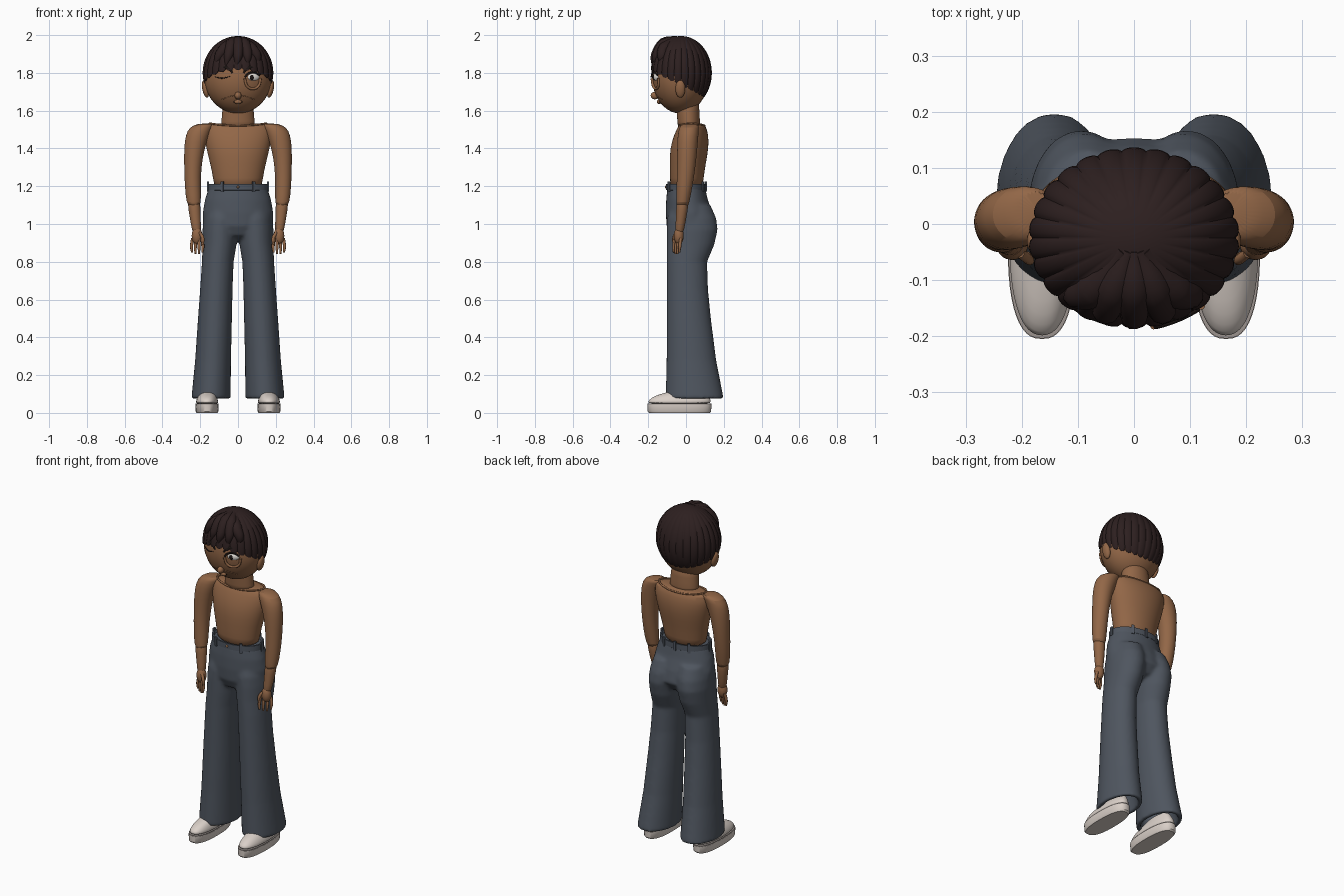
import bpy, bmesh
from math import sin, cos, acos, pi, sqrt, copysign
from mathutils import Vector

cube = bpy.data.objects.get("Cube")
if cube:
    bpy.data.objects.remove(cube)


def material(name, *rgb):
    m = bpy.data.materials.new(name)
    m.use_nodes = True
    m.diffuse_color = (*rgb, 1)
    m.node_tree.nodes["Principled BSDF"].inputs["Base Color"].default_value = (*rgb, 1)
    return m


SKIN = material("warm brown skin", .29, .135, .063)
HAIR = material("dark brown hair", .026, .014, .014)
DENIM = material("slate trousers", .078, .092, .115)
CREAM = material("cream shoe", .70, .63, .58)
WELT = material("grey welt", .33, .29, .27)
BLACK = material("black line", .012, .008, .007)
WHITE = material("eye white", .8, .77, .72)
BUTTON = material("copper button", .3, .15, .07)


def finish(ob, mat, angle=.7):
    ob.data.materials.clear()
    ob.data.materials.append(mat)
    bpy.ops.object.select_all(action='DESELECT')
    ob.select_set(True)
    bpy.context.view_layer.objects.active = ob
    bpy.ops.object.shade_smooth_by_angle(angle=angle)
    return ob


def grid_object(name, rings, mat, angle=.7):
    """Skin a stack of equal closed rings and cap both ends."""
    bm = bmesh.new()
    rows = [[bm.verts.new(p) for p in ring] for ring in rings]
    n = len(rows[0])
    for a, b in zip(rows, rows[1:]):
        for i in range(n):
            j = (i + 1) % n
            bm.faces.new((a[i], a[j], b[j], b[i]))
    bm.faces.new(rows[0])
    bm.faces.new(rows[-1])
    bmesh.ops.recalc_face_normals(bm, faces=bm.faces)
    me = bpy.data.meshes.new(name)
    bm.to_mesh(me)
    bm.free()
    ob = bpy.data.objects.new(name, me)
    bpy.context.collection.objects.link(ob)
    return finish(ob, mat, angle)


def loft(name, sections, mat, side=1, power=2, smooth=True, n=32):
    """Sections are (centre x, front y, back y, z, half width)."""
    def ring(cx, y0, y1, z, rx):
        pts = []
        for i in range(n):
            c, s = cos(2 * pi * i / n), sin(2 * pi * i / n)
            u, v = (copysign(abs(k) ** (2 / power), k) for k in (c, s))
            pts.append((side * cx + rx * u, (y0 + y1) / 2 + (y1 - y0) / 2 * v, z))
        return pts
    ob = grid_object(name, [ring(*s) for s in sections], mat)
    if smooth:
        ob.modifiers.new("Smooth", 'SUBSURF').levels = 1
    return ob


def ball(name, loc, size, mat, rot=(0, 0, 0)):
    bpy.ops.mesh.primitive_uv_sphere_add(segments=32, ring_count=20, location=loc, rotation=rot)
    ob = bpy.context.object
    ob.name, ob.scale = name, size
    return finish(ob, mat, pi)


def tube(name, points, radius, mat, taper=None, closed=False):
    cu = bpy.data.curves.new(name, 'CURVE')
    cu.dimensions, cu.bevel_depth, cu.use_fill_caps = '3D', radius, True
    cu.resolution_u, cu.bevel_resolution = 6, 3
    sp = cu.splines.new('BEZIER')
    sp.bezier_points.add(len(points) - 1)
    sp.use_cyclic_u = closed
    for i, p in enumerate(points):
        b = sp.bezier_points[i]
        b.co, b.radius = p, taper[i] if taper else 1
        b.handle_left_type = b.handle_right_type = 'AUTO'
    ob = bpy.data.objects.new(name, cu)
    bpy.context.collection.objects.link(ob)
    bpy.ops.object.select_all(action='DESELECT')
    ob.select_set(True)
    bpy.context.view_layer.objects.active = ob
    bpy.ops.object.convert(target='MESH')
    return finish(bpy.context.object, mat, 1)


# Head and facial features
HEAD, HEAD_R = Vector((0, -.03, 1.78)), Vector((.18, .15, .195))


def face(x, z, out=0):
    d = 1 - (x / HEAD_R.x) ** 2 - ((z - HEAD.z) / HEAD_R.z) ** 2
    return Vector((x, HEAD.y - HEAD_R.y * sqrt(max(d, 0)) - out, z))


ball("head", HEAD, HEAD_R, SKIN)
ball("nose", face(0, 1.68, .006), (.018, .022, .02), SKIN)
ball("lips", face(0, 1.647, .002), (.02, .012, .012), SKIN)
tube("mouth_line", [face(x, 1.648 - x * x * 3, .011 - abs(x) * .45) for x in (-.024, 0, .024)], .002, BLACK)
for side, word in ((-1, "right"), (1, "left")):
    tube(word + "_brow", [face(side * x, z, .002) for x, z in
         ((.03, 1.8), (.045, 1.822), (.075, 1.83), (.105, 1.812))], .008, BLACK, (.5, 1, 1, .4))
    tube(word + "_cheek_fold", [face(side * x, z) for x, z in
         ((.025, 1.68), (.05, 1.672), (.085, 1.66))], .002, SKIN)
    ball(word + "_ear", (side * .172, -.03, 1.715), (.017, .026, .047), SKIN, (0, side * .2, 0))
tube("closed_eye", [face(x, z, .001) for x, z in
     ((-.125, 1.78), (-.085, 1.772), (-.04, 1.782))], .0035, BLACK, (.4, 1, .4))
ball("open_eye", face(.08, 1.778, -.008), (.034, .014, .021), WHITE, (0, 0, .4))
ball("iris", face(.074, 1.776, .003), (.012, .006, .014), BLACK, (0, 0, .4))
tube("open_lash", [face(x, z, .006) for x, z in
     ((.038, 1.778), (.055, 1.797), (.085, 1.803), (.115, 1.788))], .005, BLACK)
tube("eye_bag", [face(x, z, .004) for x, z in
     ((.035, 1.77), (.05, 1.728), (.08, 1.716), (.108, 1.73), (.12, 1.772))], .007, SKIN)

# Bowl haircut with radiating locks and a slanted hem
LOCKS, SEG, ROWS = 26, 208, 22
CROWN = Vector((0, -.025, 1.8))


def hair_point(row, i):
    a = 2 * pi * i / SEG
    lobe = abs(cos(LOCKS * a / 2)) ** .6
    c = cos(a)
    hem = 1.745 + .072 * c + .012 * c * c - .014 * lobe
    t = min(row, ROWS) / ROWS
    phi = .03 + t * (acos((hem - CROWN.z) / .195) - .03)
    grow = 1 + (.035 * lobe - .03) * min(1, max(0, t - .13) * 8)
    if row > ROWS:
        grow = .82
    r = sin(phi) * grow
    return (.187 * r * sin(a), CROWN.y - .161 * r * c, CROWN.z + .195 * cos(phi))


grid_object("hair", [[hair_point(r, i) for i in range(SEG)] for r in range(ROWS + 2)], HAIR, 1)
for k in range(-2, 3):
    tube("fringe_lock", [(.008 * k, -.045, 1.98), (.035 * k, -.115, 1.955 - .007 * k * k),
         (.05 * k, -.163 + .009 * k * k, 1.89), (.055 * k - .01, -.176 + .012 * k * k, 1.83)],
         .034, HAIR, (.5, 1, .75, .15))

# Neck, fitted top and neckline
loft("neck", [(0, -.045, .075, 1.5, .095), (0, -.045, .075, 1.54, .088),
              (0, -.05, .07, 1.6, .083), (0, -.06, .07, 1.67, .08)], SKIN)
loft("torso", [(0, -.085, .09, 1.18, .13), (0, -.085, .092, 1.24, .13), (0, -.087, .105, 1.32, .148),
               (0, -.085, .12, 1.4, .168), (0, -.065, .12, 1.47, .18), (0, -.04, .105, 1.52, .175),
               (0, -.03, .09, 1.535, .14)], SKIN)
tube("neckline", [(.15 * cos(a), .03 + .068 * sin(a), 1.527 + .012 * cos(a) ** 2 - .006)
     for a in (pi * i / 6 for i in range(12))], .005, SKIN, closed=True)

# Arms and hands
for side, word in ((-1, "right"), (1, "left")):
    loft(word + "_sleeve", [(.17, -.02, .065, 1.533, .035), (.195, -.035, .068, 1.515, .062),
         (.215, -.045, .066, 1.47, .063), (.232, -.047, .06, 1.4, .054), (.24, -.047, .05, 1.3, .045),
         (.24, -.05, .035, 1.2, .042), (.233, -.052, .015, 1.1, .039), (.232, -.05, .01, 1.095, .02)],
         SKIN, side)
    loft(word + "_forearm", [(.235, -.05, .015, 1.14, .034), (.23, -.052, .01, 1.07, .032),
         (.223, -.055, -.005, 1, .026), (.217, -.058, -.015, .94, .022)], SKIN, side)
    ball(word + "_palm", (side * .217, -.038, .938), (.028, .026, .046), SKIN)
    for k in (-1.5, -.5, .5, 1.5):
        x, y = .216 + .016 * k, -.042 + .01 * k
        tube(word + "_finger", [(side * x, y, .925), (side * (x + .004 * k), y - .006, .88),
             (side * (x + .002 * k), y - .008, .838 + .008 * abs(k))], .0085, SKIN, (1, 1, .6))
    tube(word + "_thumb", [(side * .203, -.052, .955), (side * .187, -.064, .925),
         (side * .186, -.066, .89)], .009, SKIN, (1, 1, .6))

# Flared trousers: hips and hollow legs fused into one skin
parts = [loft("trousers", [(0, -.098, .1, 1.2, .152), (0, -.105, .115, 1.13, .175),
              (0, -.107, .14, 1.06, .187), (0, -.103, .155, .99, .185), (0, -.08, .12, .94, .15),
              (0, -.03, .06, .915, .05)], DENIM, smooth=False)]
for side in (-1, 1):
    parts.append(loft("leg", [(.08, -.08, .13, 1.1, .085), (.088, -.1, .16, 1.03, .094),
        (.094, -.102, .168, .97, .094), (.098, -.102, .15, .89, .09), (.107, -.102, .112, .8, .084),
        (.115, -.102, .117, .65, .086), (.122, -.102, .132, .5, .09), (.132, -.103, .16, .28, .095),
        (.143, -.108, .2, .075, .104), (.143, -.082, .174, .075, .08), (.135, -.075, .14, .2, .07)],
        DENIM, side, smooth=False))
bpy.ops.object.select_all(action='DESELECT')
for p in parts:
    p.select_set(True)
bpy.context.view_layer.objects.active = parts[0]
bpy.ops.object.join()
fuse = parts[0].modifiers.new("Fuse", 'REMESH')
fuse.mode, fuse.voxel_size, fuse.use_smooth_shade = 'VOXEL', .01, True
relax = parts[0].modifiers.new("Relax", 'SMOOTH')
relax.factor, relax.iterations = .5, 5

# Waistband, belt loops and button
loft("waistband", [(0, -.1, .102, 1.178, .154), (0, -.105, .105, 1.18, .157), (0, -.105, .105, 1.213, .157),
     (0, -.096, .097, 1.213, .148), (0, -.09, .09, 1.19, .14)], DENIM, smooth=False, n=48)
for deg in (0, 58, 90, 122, 180, 238, 302):
    a = deg * pi / 180
    bpy.ops.mesh.primitive_cube_add(size=1, location=(.158 * cos(a), .106 * sin(a), 1.198),
                                    rotation=(0, 0, a))
    bpy.context.object.name = "belt_loop"
    bpy.context.object.scale = (.01, .016, .054)
    finish(bpy.context.object, DENIM)
ball("waist_button", (0, -.106, 1.196), (.007, .005, .007), BUTTON)

# Shoes
for side, word in ((-1, "right"), (1, "left")):
    loft(word + "_sole", [(.164, -.195, .125, 0, .055), (.164, -.203, .133, .008, .06),
         (.164, -.205, .135, .044, .061)], CREAM, side, 2.5, False, 48)
    loft(word + "_welt", [(.164, -.204, .134, .044, .06), (.164, -.204, .134, .049, .06)],
         WELT, side, 2.5, False, 48)
    loft(word + "_upper", [(.164, -.203, .133, .046, .059), (.164, -.202, .132, .06, .059),
         (.163, -.185, .128, .08, .054), (.16, -.14, .118, .1, .044), (.157, -.08, .11, .113, .036),
         (.155, -.05, .1, .13, .03)], CREAM, side, 2.3)
